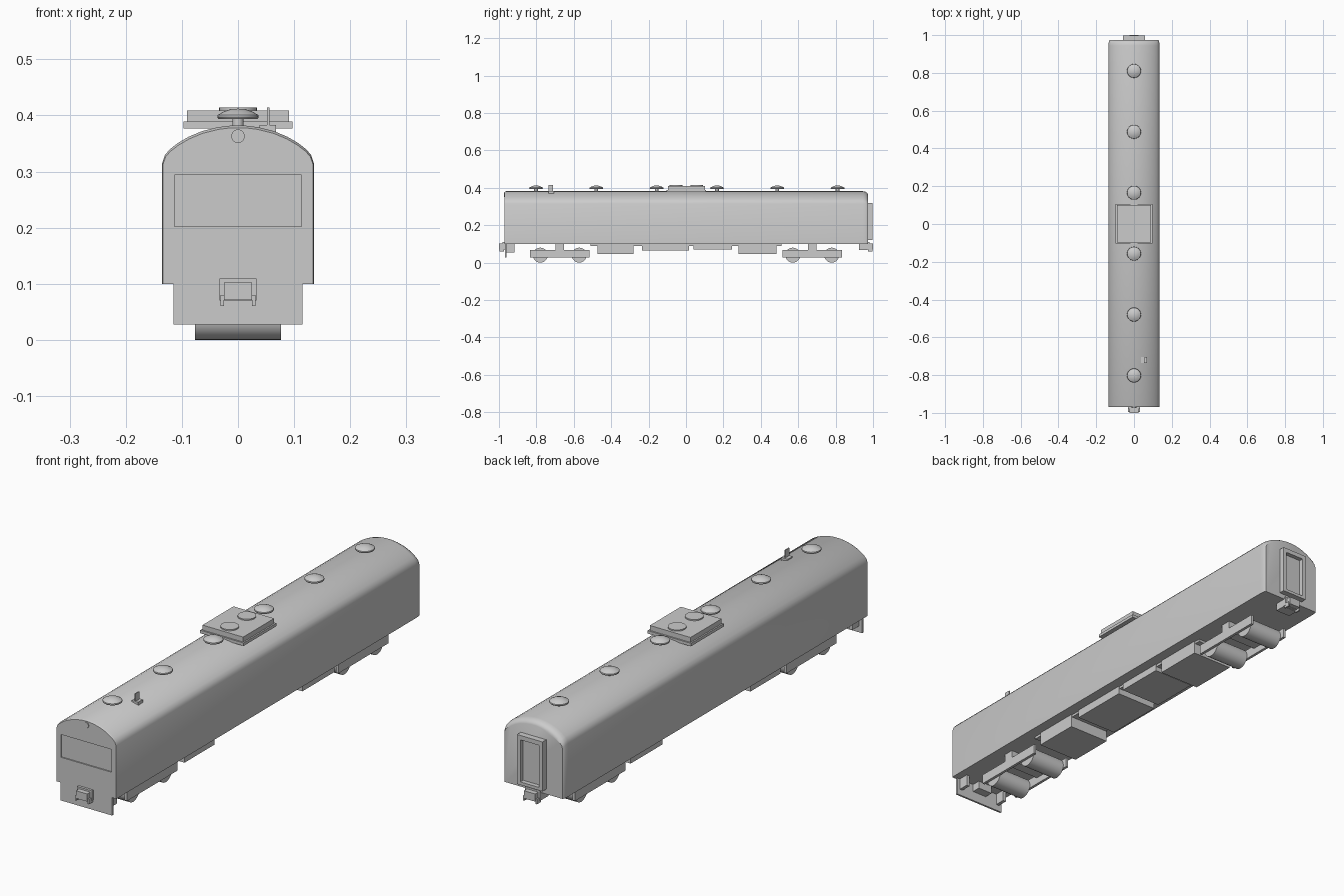
import bpy, bmesh, math
from mathutils import Matrix

if "Cube" in bpy.data.objects:
    bpy.data.objects.remove(bpy.data.objects["Cube"])


def finish(name, bm, smooth=None):
    bmesh.ops.recalc_face_normals(bm, faces=bm.faces[:])
    me = bpy.data.meshes.new(name)
    bm.to_mesh(me)
    bm.free()
    ob = bpy.data.objects.new(name, me)
    bpy.context.collection.objects.link(ob)
    bpy.ops.object.select_all(action='DESELECT')
    ob.select_set(True)
    bpy.context.view_layer.objects.active = ob
    if smooth:
        bpy.ops.object.shade_smooth_by_angle(angle=math.radians(smooth))
    return ob


def box(name, x0, x1, y0, y1, z0, z1):
    bm = bmesh.new()
    m = Matrix.Translation(((x0 + x1) / 2, (y0 + y1) / 2, (z0 + z1) / 2))
    m = m @ Matrix.Diagonal((x1 - x0, y1 - y0, z1 - z0, 1))
    bmesh.ops.create_cube(bm, size=1, matrix=m)
    return finish(name, bm)


def cylinder(name, loc, r, depth, axis='Z', seg=24):
    bm = bmesh.new()
    rot = {'Z': Matrix(), 'X': Matrix.Rotation(math.pi / 2, 4, 'Y'),
           'Y': Matrix.Rotation(math.pi / 2, 4, 'X')}[axis]
    bmesh.ops.create_cone(bm, cap_ends=True, segments=seg, radius1=r, radius2=r,
                          depth=depth, matrix=Matrix.Translation(loc) @ rot)
    return finish(name, bm, 40)


def lathe(name, profile, loc, seg=24):
    bm = bmesh.new()
    vs = [bm.verts.new((r, 0, z)) for r, z in profile]
    es = [bm.edges.new(p) for p in zip(vs, vs[1:])]
    bmesh.ops.spin(bm, geom=vs + es, cent=(0, 0, 0), axis=(0, 0, 1),
                   angle=2 * math.pi, steps=seg)
    bmesh.ops.remove_doubles(bm, verts=bm.verts[:], dist=1e-5)
    bmesh.ops.translate(bm, verts=bm.verts[:], vec=loc)
    return finish(name, bm, 40)


# Car body: arched section lofted along y, edges eased in at both ends
half = [(0.135, 0.10), (0.135, 0.315), (0.130, 0.330), (0.121, 0.340), (0.107, 0.351),
        (0.088, 0.362), (0.064, 0.372), (0.036, 0.379), (0.012, 0.382)]
section = half + [(-x, z) for x, z in reversed(half)]
stations = [(-0.970, 0.004), (-0.963, 0.0), (0.945, 0.0), (0.959, 0.003),
            (0.969, 0.009), (0.974, 0.018)]
bm = bmesh.new()
rings = []
for y, drop in stations:
    k = 0.3 * drop / 0.135
    rings.append([bm.verts.new((x * (1 - k), y, z - drop * max(0, min(1, (z - 0.25) / 0.1))))
                  for x, z in section])
n = len(section)
for a, b in zip(rings, rings[1:]):
    for i in range(n):
        bm.faces.new((a[i], a[(i + 1) % n], b[(i + 1) % n], b[i]))
bm.faces.new(rings[0])
bm.faces.new(rings[-1])
body = finish("car_body", bm)

# Recessed windscreen
cutter = box("windscreen_cutter", -0.113, 0.113, -1.0, -0.965, 0.202, 0.294)
cutter.hide_render = True
mod = body.modifiers.new("windscreen", 'BOOLEAN')
mod.object, mod.operation, mod.solver = cutter, 'DIFFERENCE', 'EXACT'
bpy.context.view_layer.objects.active = body
bpy.ops.object.modifier_apply(modifier=mod.name)
bpy.data.objects.remove(cutter)
bpy.ops.object.select_all(action='DESELECT')
body.select_set(True)
bpy.ops.object.shade_smooth_by_angle(angle=math.radians(30))

cylinder("headlight", (0, -0.969, 0.363), 0.012, 0.008, 'Y')

# Rear gangway: frame around a recessed door
for s in (-1, 1):
    box("gangway_post", *sorted((s * 0.042, s * 0.057)), 0.970, 0.998, 0.12, 0.32)
box("gangway_header", -0.042, 0.042, 0.970, 0.998, 0.302, 0.32)
box("gangway_sill", -0.042, 0.042, 0.970, 0.998, 0.12, 0.132)
box("gangway_door", -0.042, 0.042, 0.970, 0.980, 0.132, 0.302)

# Mushroom roof vents
for i in range(6):
    y = -0.802 + i * 0.3225
    lathe("roof_vent", [(0, 0.372), (0.010, 0.372), (0.010, 0.394), (0.035, 0.394),
                        (0.037, 0.397), (0.036, 0.401), (0.025, 0.407),
                        (0.013, 0.411), (0, 0.412)], (0, y, 0))

# Air conditioner with two fan covers
box("air_conditioner_base", -0.097, 0.097, -0.103, 0.107, 0.377, 0.389)
box("air_conditioner_cover", -0.091, 0.091, -0.097, 0.101, 0.388, 0.409)
for y in (-0.053, 0.057):
    cylinder("fan_cover", (0, y, 0.410), 0.034, 0.008)

# Radio antenna
box("antenna_base", 0.038, 0.068, -0.735, -0.705, 0.366, 0.383)
box("antenna_blade", 0.052, 0.056, -0.735, -0.710, 0.383, 0.414)

# Front plough plate and its brackets
box("plough_plate", -0.115, 0.115, -0.969, -0.961, 0.027, 0.101)
for s in (-1, 1):
    box("plough_bracket", *sorted((s * 0.088, s * 0.102)), -0.961, -0.918, 0.053, 0.101)

# Couplers at both ends
for s in (-1, 1):
    def end(name, x0, x1, y0, y1, z0, z1):
        box(name, x0, x1, *sorted((s * y0, s * y1)), z0, z1)
    end("coupler_draft_box", -0.033, 0.033, 0.925, 0.970, 0.068, 0.101)
    end("coupler_plate", -0.033, 0.033, 0.965, 0.980, 0.070, 0.109)
    end("coupler_head", -0.025, 0.025, 0.978, 1.0, 0.071, 0.102)
    for t in (-1, 1):
        end("coupler_hook", *sorted((t * 0.025, t * 0.031)), 0.972, 0.996, 0.060, 0.080)

# Bogies
for yc in (-0.675, 0.675):
    for dy in (-0.104, 0.104):
        cylinder("wheelset", (0, yc + dy, 0.04), 0.04, 0.154, 'X', 28)
    for s in (-1, 1):
        box("bogie_side_frame", *sorted((s * 0.078, s * 0.089)),
            yc - 0.16, yc + 0.16, 0.028, 0.068)
    box("bogie_bolster", -0.089, 0.089, yc - 0.022, yc + 0.022, 0.055, 0.101)

# Underfloor rail and equipment boxes
box("underfloor_frame", -0.088, 0.088, -0.51, 0.51, 0.090, 0.101)
for y0, y1, z0 in [(-0.473, -0.28, 0.045), (-0.235, 0.015, 0.066),
                   (0.04, 0.245, 0.071), (0.28, 0.485, 0.046)]:
    box("equipment_box", -0.092, 0.092, y0, y1, z0, 0.100)
